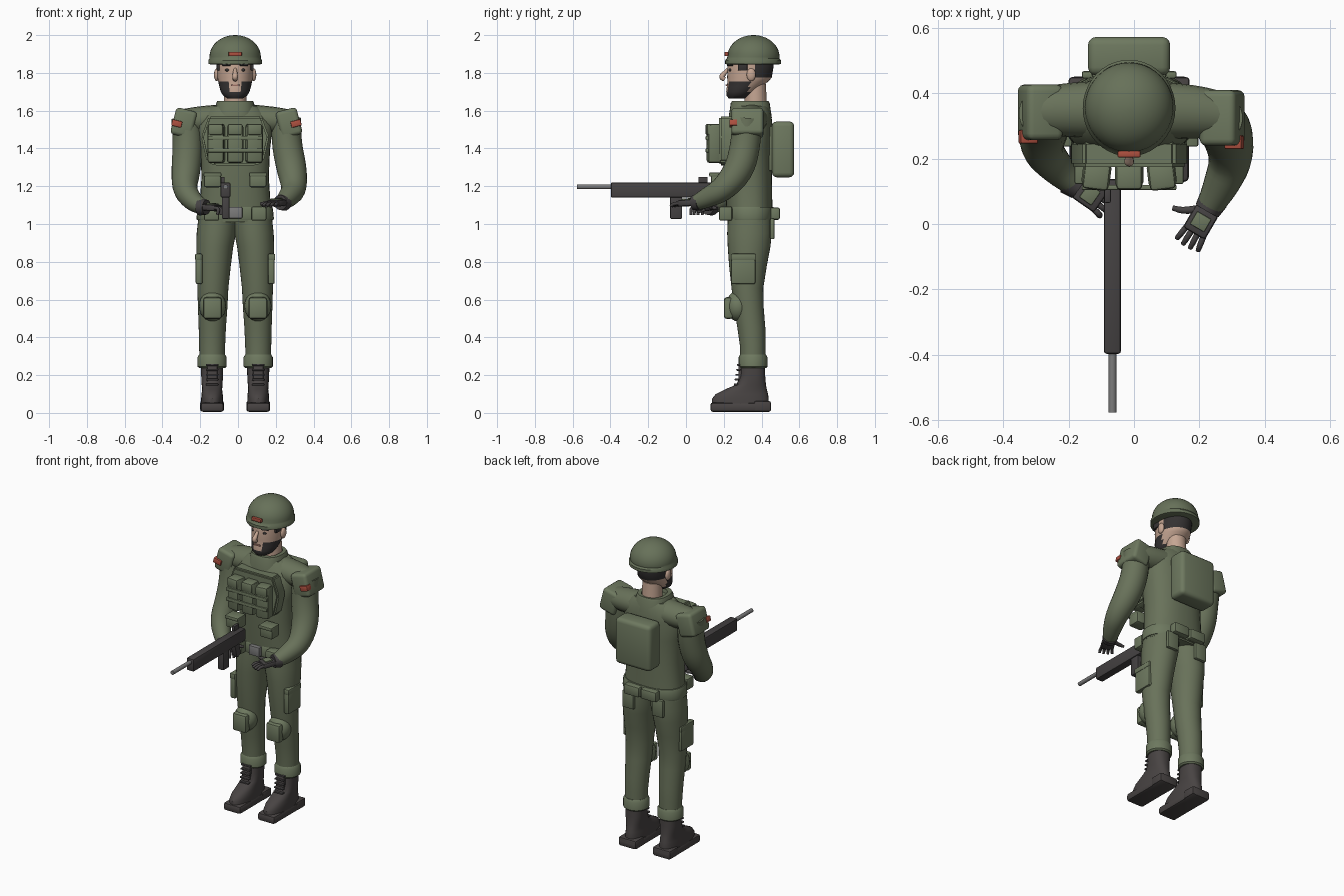
import bpy, bmesh, math
from mathutils import Vector, Matrix

if "Cube" in bpy.data.objects:
    bpy.data.objects.remove(bpy.data.objects["Cube"])

MID = -0.015  # body centre line


def material(name, rgb):
    m = bpy.data.materials.new(name)
    m.use_nodes = True
    m.diffuse_color = (*rgb, 1)
    for node in m.node_tree.nodes:
        if node.type == 'BSDF_PRINCIPLED':
            node.inputs["Base Color"].default_value = (*rgb, 1)
            node.inputs["Roughness"].default_value = 0.8
    return m


cloth = material("olive cloth", (.14, .168, .102))
gear = material("olive gear", (.155, .19, .115))
helmet_green = material("helmet green", (.135, .165, .1))
dark = material("dark grey", (.06, .055, .056))
boot = material("boot leather", (.065, .057, .056))
skin = material("skin", (.56, .38, .29))
hair = material("dark hair", (.035, .032, .032))
red = material("red patch", (.42, .08, .05))
steel = material("grey steel", (.2, .2, .2))
lips = material("lips", (.4, .2, .16))


def finish(name, bm, *mats):
    bmesh.ops.recalc_face_normals(bm, faces=bm.faces)
    mesh = bpy.data.meshes.new(name)
    bm.to_mesh(mesh)
    bm.free()
    ob = bpy.data.objects.new(name, mesh)
    bpy.context.collection.objects.link(ob)
    for m in mats:
        mesh.materials.append(m)
    bpy.ops.object.select_all(action='DESELECT')
    ob.select_set(True)
    bpy.context.view_layer.objects.active = ob
    bpy.ops.object.shade_smooth_by_angle(angle=math.radians(38))
    return ob


def box(name, centre, size, mat, bevel=.008, rot=None, steps=2):
    bm = bmesh.new()
    bmesh.ops.create_cube(bm, size=1)
    bmesh.ops.scale(bm, vec=size, verts=bm.verts)
    if bevel:
        bmesh.ops.bevel(bm, geom=list(bm.edges), offset=bevel, segments=steps,
                        profile=.5, affect='EDGES')
    bm.transform(Matrix.Translation(centre) @ (rot or Matrix()))
    return finish(name, bm, mat)


def bridge(bm, rings):
    n = len(rings[0])
    for a, b in zip(rings, rings[1:]):
        for i in range(n):
            bm.faces.new((a[i], a[(i + 1) % n], b[(i + 1) % n], b[i]))
    bm.faces.new(rings[0])
    bm.faces.new(rings[-1])


def loft(name, rings, *mats, x=MID, sides=32, power=1.0, rule=None):
    """Stack of ovals: (height, offset in x, y, x radius, y radius)."""
    bm = bmesh.new()
    loops = []
    for z, dx, y, rx, ry in rings:
        loop = []
        for i in range(sides):
            c, s = (f(math.tau * i / sides) for f in (math.cos, math.sin))
            c, s = (math.copysign(abs(v) ** power, v) for v in (c, s))
            loop.append(bm.verts.new((x + dx + rx * c, y + ry * s, z)))
        loops.append(loop)
    bridge(bm, loops)
    if rule:
        for f in bm.faces:
            f.material_index = rule(f.calc_center_median())
    return finish(name, bm, *mats)


def tube(name, points, mat, smooth=True, flat=1.0, sides=20):
    """Round limb through (x, y, z, radius) points."""
    pts = [Vector(p) for p in points]
    for _ in range(2 if smooth else 0):  # corner cutting rounds the path
        cut = [pts[0]]
        for a, b in zip(pts, pts[1:]):
            cut += [a.lerp(b, .25), a.lerp(b, .75)]
        pts = cut + [pts[-1]]
    bm = bmesh.new()
    loops = []
    for i, p in enumerate(pts):
        d = (pts[min(i + 1, len(pts) - 1)] - pts[max(i - 1, 0)]).to_3d().normalized()
        ref = Vector((0, 1, 0)) if abs(d.y) < .5 and abs(d.x) > .8 else Vector((1, -.4, 0))
        u = d.cross(ref).normalized()
        v = d.cross(u)
        angles = [math.tau * k / sides for k in range(sides)]
        loops.append([bm.verts.new(p.to_3d() + p.w * (u * flat * math.cos(t) + v * math.sin(t)))
                      for t in angles])
    bridge(bm, loops)
    return finish(name, bm, mat)


def ball(name, centre, size, mat):
    bm = bmesh.new()
    bmesh.ops.create_uvsphere(bm, u_segments=20, v_segments=12, radius=1)
    bm.transform(Matrix.Translation(centre) @ Matrix.Diagonal((*size, 1)))
    return finish(name, bm, mat)


# Torso, shoulders, collar and belt
loft("jacket", [(1.01, 0, .34, .198, .118), (1.1, 0, .335, .188, .122), (1.25, 0, .33, .178, .125),
                (1.4, 0, .325, .185, .13), (1.52, 0, .33, .2, .128), (1.59, 0, .345, .17, .105),
                (1.625, 0, .345, .12, .09)], cloth, power=.85)
tube("shoulder_yoke", [(-.3, .345, 1.545, .07), (-.2, .35, 1.55, .084), (MID, .35, 1.56, .09),
                       (.17, .345, 1.55, .084), (.27, .335, 1.545, .07)], cloth, flat=.88)
loft("collar", [(1.56, 0, .34, .115, .115), (1.64, 0, .34, .1, .103), (1.652, 0, .34, .094, .096),
                (1.652, 0, .345, .07, .075), (1.63, 0, .345, .065, .07)], cloth, power=.8)
loft("belt", [(1.02, 0, .338, .202, .124), (1.03, 0, .338, .205, .128),
              (1.08, 0, .338, .2, .128), (1.09, 0, .338, .196, .124)], gear, power=.85)
box("belt_buckle", (MID, .198, 1.06), (.075, .03, .06), steel, .004)

# Chest rig: octagonal panel, pouches and webbing
bm = bmesh.new()
outline = [(.14, 1.57), (.18, 1.46), (.15, 1.33), (.11, 1.31)]
outline += [(-x, z) for x, z in reversed(outline)]
panel = bm.faces.new([bm.verts.new((MID + x, .175, z)) for x, z in outline])
out = bmesh.ops.extrude_face_region(bm, geom=[panel])["geom"]
bmesh.ops.translate(bm, vec=(0, .08, 0), verts=[g for g in out if isinstance(g, bmesh.types.BMVert)])
bmesh.ops.bevel(bm, geom=list(bm.edges), offset=.01, segments=2, affect='EDGES')
finish("chest_panel", bm, gear)
for i in (-1, 0, 1):
    turn = Matrix.Rotation(.12 * i, 4, 'Z')
    box("magazine_pouch", (MID + .1 * i, .152, 1.425), (.087, .08, .205), gear, .016, turn)
    box("pouch_flap", (MID + .1 * i, .145, 1.5), (.08, .08, .06), gear, .012, turn)
for z in (1.455, 1.39):
    box("webbing_strap", (MID, .112, z), (.29, .016, .022), gear, .004)
for s in (-1, 1):
    box("lower_pouch", (MID + .12 * s, .172, 1.232), (.09, .08, .075), gear, .01)
    box("lower_pouch_flap", (MID + .12 * s, .165, 1.262), (.094, .085, .022), gear, .006)
    box("belt_pouch", (MID + .125 * s, .21, 1.055), (.08, .07, .075), gear, .01)
    box("rear_belt_pouch", (MID + .06 * s, .472, 1.055), (.11, .05, .065), gear, .01)
    box("rear_flap", (MID + .105 * s, .457, .975), (.08, .022, .11), gear, .006)

# Backpack
box("backpack", (MID, .514, 1.395), (.252, .118, .295), gear, .025, steps=3)
box("backpack_back_plate", (MID, .465, 1.4), (.2, .06, .24), cloth, .01)

# Head
def face_colour(p):
    if p.y < .335 and (p.z < 1.7 or p.z < 1.76 and abs(p.x - MID) > .035):
        return 1
    return 1 if p.y > .37 and 1.77 < p.z else 0


loft("head", [(1.664, 0, .272, .04, .045), (1.68, 0, .28, .064, .066), (1.7, 0, .293, .076, .08),
              (1.725, 0, .308, .083, .092), (1.755, 0, .328, .09, .108), (1.775, 0, .336, .094, .118),
              (1.835, 0, .342, .097, .122), (1.89, 0, .345, .095, .118)],
     skin, hair, rule=face_colour)
loft("neck", [(1.58, 0, .37, .062, .06), (1.74, 0, .365, .058, .058)], skin)
tube("nose", [(MID, .222, 1.82, .008), (MID, .205, 1.8, .012), (MID, .186, 1.778, .016),
              (MID, .205, 1.765, .012)], skin, sides=12)
box("mouth", (MID, .217, 1.735), (.045, .014, .009), lips, .003)
for s in (-1, 1):
    ball("ear", (MID + .098 * s, .345, 1.79), (.014, .024, .034), skin)
    ball("eye", (MID + .04 * s, .235, 1.815), (.013, .009, .008), hair)
    box("eyebrow", (MID + .045 * s, .233, 1.842), (.045, .02, .01), hair, .003,
        Matrix.Rotation(.35 * s, 4, 'Z'))
    box("sideburn", (MID + .09 * s, .3, 1.83), (.016, .05, .035), hair, .004)

# Helmet with rim
dome = [(1.845, 0, .355, .132, .138), (1.848, 0, .355, .142, .148), (1.866, 0, .355, .142, .148),
        (1.876, 0, .355, .136, .139)]
for k in range(11):
    t = math.pi / 2 * k / 10.3
    dome.append((1.885 + .115 * math.sin(t), 0, .357, .136 * math.cos(t), .138 * math.cos(t)))
loft("helmet", dome, helmet_green, sides=40)
box("helmet_patch", (MID, .214, 1.9), (.07, .02, .022), red, .004)

# Arms, pads and gloved hands
arms = {1: [(.255, .325, 1.56, .078), (.258, .315, 1.42, .08), (.285, .285, 1.29, .08),
            (.3, .2, 1.185, .066), (.265, .115, 1.14, .054), (.235, .06, 1.115, .042)],
        -1: [(-.275, .34, 1.56, .078), (-.265, .33, 1.42, .08), (-.275, .3, 1.29, .078),
             (-.285, .23, 1.18, .064), (-.235, .17, 1.115, .052), (-.185, .125, 1.09, .04)]}
for s, path in arms.items():
    label = "left" if s > 0 else "right"
    tube(label + "_arm", path, cloth, sides=24)
    pad_x, pad_y = (.27, .325) if s > 0 else (-.287, .342)
    lean = Matrix.Rotation(-.25 * s, 4, 'Y')
    box(label + "_shoulder_pad", (pad_x, pad_y, 1.535), (.115, .17, .145), gear, .02, lean, 3)
    box(label + "_shoulder_patch", (pad_x + .037 * s, pad_y - .075, 1.532), (.055, .042, .034), red, .005, lean)
    # Hand frame: local y runs from wrist to fingertips
    wrist = Vector(path[-1][:3])
    forward = Vector((-.5 * s, -.86, -.06)) if s > 0 else Vector((.82, -.57, -.06))
    forward.normalize()
    side = forward.cross(Vector((0, 0, 1))).normalized()
    frame = Matrix((side, forward, side.cross(forward))).transposed()
    turn = frame.to_4x4()
    at = lambda x, y, z=0: wrist + frame @ Vector((x, y, z))
    tube(label + "_glove_cuff", [(*at(0, -.018), .046), (*at(0, .022), .04)], dark, smooth=False)
    box(label + "_palm", at(0, .06), (.078, .085, .034), dark, .01, turn)
    box(label + "_knuckle_guard", at(0, .06, .018), (.05, .045, .012), gear, .003, turn)
    curl = 0 if s > 0 else .022
    for k in range(4):
        x = (k - 1.5) * .02
        reach = .152 - .006 * abs(k - 1.5) - curl
        tube(label + "_finger", [(*at(x, .095), .0095), (*at(x * 1.15, .125), .0095),
                                 (*at(x * 1.25, reach, -.012 - curl), .0075)], dark, sides=10)
    tube(label + "_thumb", [(*at(.03 * s, .035), .013), (*at(.065 * s, .06), .011),
                            (*at(.095 * s, .068, -.005), .008)], dark, sides=10)

# Rifle
GUN = -.066
box("rifle_body", (GUN, -.13, 1.18), (.052, .535, .08), dark, .008)
box("rifle_magazine", (GUN, -.052, 1.09), (.04, .064, .125), dark, .006)
box("rifle_grip", (GUN, .07, 1.11), (.034, .045, .1), dark, .006, Matrix.Rotation(.25, 4, 'X'))
box("rifle_sight", (GUN - .015, .09, 1.232), (.02, .05, .035), dark, .004)
tube("rifle_barrel", [(GUN, -.38, 1.197, .0125), (GUN, -.577, 1.197, .0125)], steel, smooth=False)

# Legs and boots
for s in (-1, 1):
    label = "left" if s > 0 else "right"
    leg = [(1.04, .092, .337, .102, .115), (.95, .1, .336, .104, .118), (.88, .108, .334, .098, .113),
           (.78, .113, .328, .09, .1), (.66, .118, .325, .082, .084), (.56, .119, .333, .078, .078),
           (.45, .121, .346, .072, .074), (.36, .122, .353, .069, .068), (.25, .122, .354, .066, .066)]
    loft(label + "_trouser_leg", [(z, s * dx, *rest) for z, dx, *rest in leg], cloth)
    x = MID + .122 * s
    loft(label + "_trouser_cuff", [(.237, 0, .355, .068, .068), (.245, 0, .355, .077, .076),
                                   (.295, 0, .355, .077, .076), (.31, 0, .355, .068, .068)], gear, x=x)
    box(label + "_thigh_pocket", (MID + .191 * s, .303, .762), (.036, .128, .16), gear, .009)
    box(label + "_pocket_flap", (MID + .193 * s, .303, .825), (.038, .132, .035), gear, .006)
    # Knee pad on its strap
    kx = MID + .12 * s
    ball(label + "_knee_cup", (kx, .275, .565), (.072, .065, .08), gear)
    box(label + "_knee_pad", (kx, .225, .555), (.1, .05, .115), gear, .016)
    # Boot with sole, toe and laces
    box(label + "_sole", (x, .29, .03), (.122, .322, .05), boot, .014)
    box(label + "_heel", (x, .405, .035), (.126, .09, .055), boot, .01)
    loft(label + "_boot", [(.04, 0, .288, .058, .15), (.075, 0, .288, .058, .15), (.1, 0, .296, .056, .138),
                           (.125, 0, .318, .053, .11), (.15, 0, .345, .055, .078), (.2, 0, .353, .058, .066),
                           (.28, 0, .354, .06, .064)], boot, x=x, power=.85)
    box(label + "_boot_tongue", (x, .29, .2), (.055, .025, .12), boot, .006)
    for k in range(5):
        box(label + "_lace", (x, .281 - .004 * (4 - k), .15 + .026 * k), (.065, .022, .01), dark, .003)
